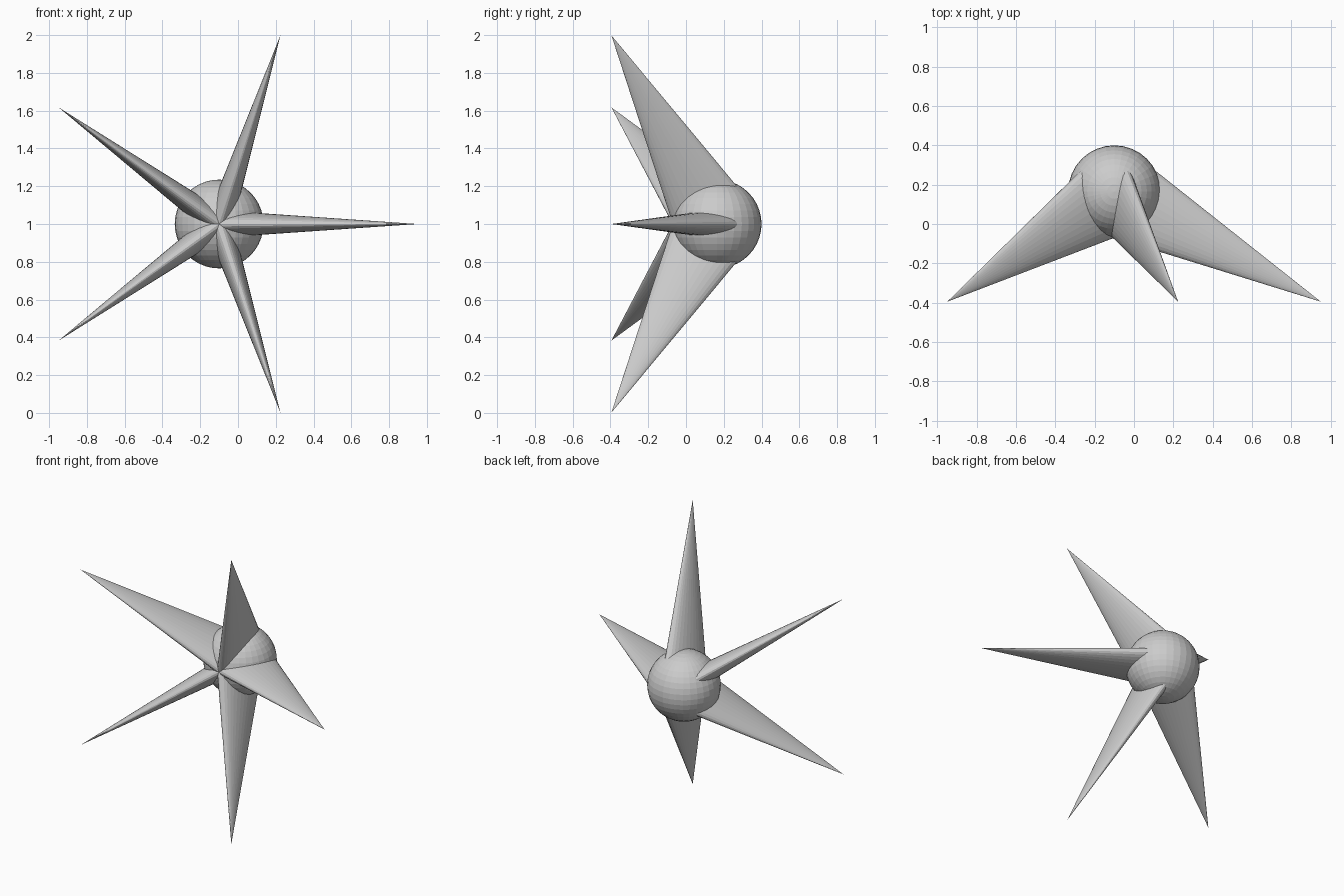
import bpy, bmesh, math
from mathutils import Vector, Matrix

if "Cube" in bpy.data.objects:
    bpy.data.objects.remove(bpy.data.objects["Cube"])

CX = -0.10          # axis of the star in x
CZ = 1.0            # axis of the star in z
SIDES = 32

# Round core
bpy.ops.mesh.primitive_uv_sphere_add(segments=32, ring_count=20, radius=0.235,
                                     location=(CX, 0.165, CZ))
bpy.context.object.name = "core_ball"


def spike(name, angle):
    """Flattened cone, swept forward, its oval base buried in the ball."""
    radial = Vector((math.cos(angle), 0, math.sin(angle)))
    tangent = Vector((-math.sin(angle), 0, math.cos(angle)))
    back = Vector((0, 1, 0))
    hub = Vector((CX, 0, CZ))
    base = hub + radial * 0.105 + back * 0.10     # centre of the oval base
    long_axis = radial * 0.105 + back * 0.17      # half length of the oval
    tip = hub + radial * 1.05 - back * 0.395

    bm = bmesh.new()
    ring = []
    for i in range(SIDES):
        a = 2 * math.pi * i / SIDES
        ring.append(bm.verts.new(base + long_axis * math.cos(a)
                                 + tangent * (0.065 * math.sin(a))))
    top = bm.verts.new(tip)
    for i in range(SIDES):
        bm.faces.new((ring[i], ring[(i + 1) % SIDES], top))
    bm.faces.new(ring)
    bmesh.ops.recalc_face_normals(bm, faces=bm.faces)
    mesh = bpy.data.meshes.new(name)
    bm.to_mesh(mesh)
    bm.free()
    obj = bpy.data.objects.new(name, mesh)
    bpy.context.collection.objects.link(obj)


# Five spikes around the front-to-back axis
for k in range(5):
    spike(f"spike_{k + 1}", 2 * math.pi * k / 5)
